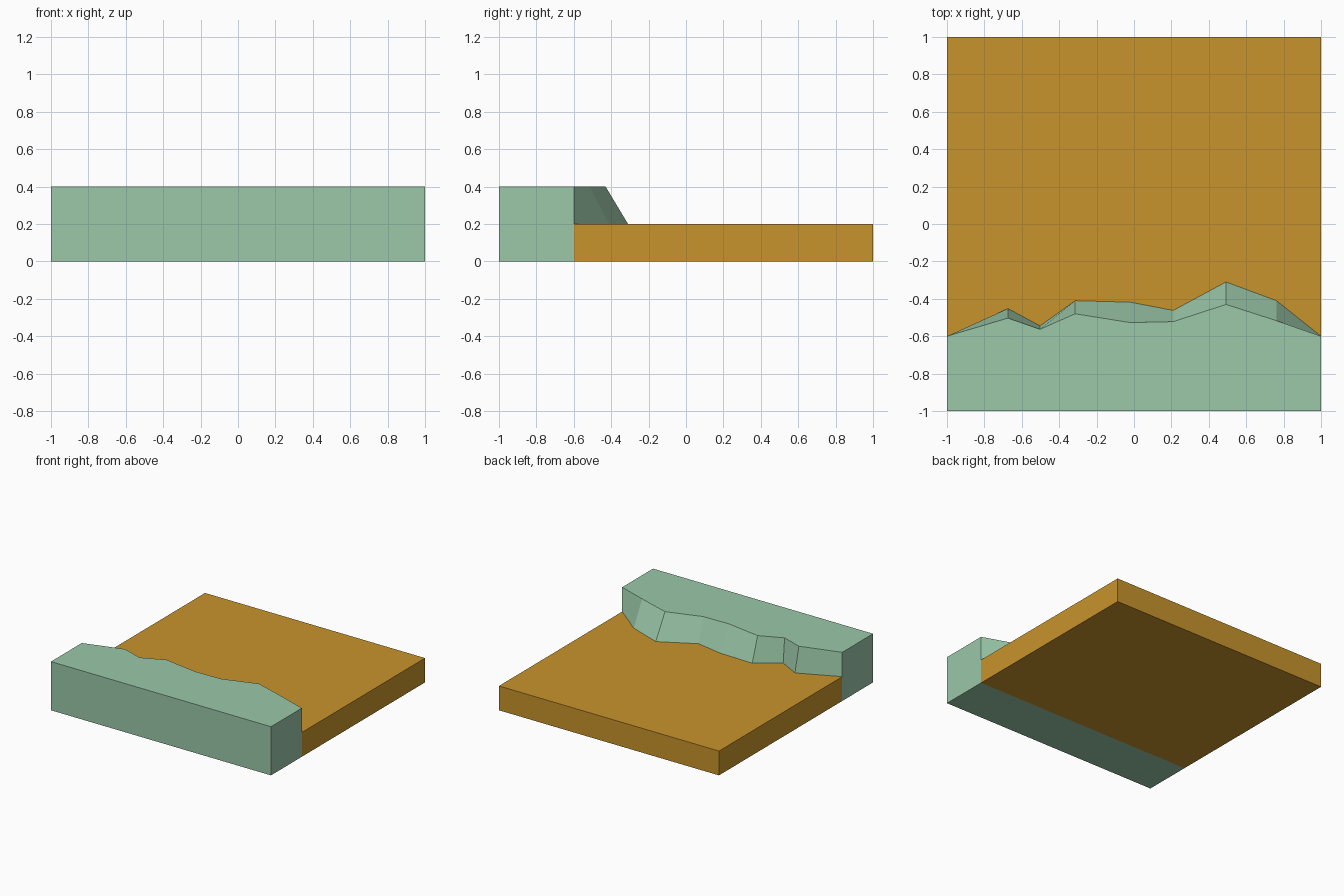
import bpy

if "Cube" in bpy.data.objects:
    bpy.data.objects.remove(bpy.data.objects["Cube"])

# Bank line: x, y at the foot (z 0.2), y at the rim (z 0.4)
LINE = [(-1, -0.6, -0.6), (-0.674, -0.452, -0.503), (-0.502, -0.545, -0.563),
        (-0.315, -0.41, -0.48), (-0.02, -0.418, -0.527), (0.21, -0.462, -0.522),
        (0.492, -0.31, -0.43), (0.762, -0.41, -0.517), (1, -0.6, -0.6)]
LOW, HIGH, SPLIT = 0.2, 0.4, -0.6


def material(name, rgb):
    m = bpy.data.materials.new(name)
    m.diffuse_color = (*rgb, 1)
    m.use_nodes = True
    m.node_tree.nodes["Principled BSDF"].inputs["Base Color"].default_value = m.diffuse_color
    return m


def make(name, faces, mat):
    """Build a flat-shaded object from faces given as point loops."""
    index, loops = {}, []
    for f in faces:
        loops.append([index.setdefault(p, len(index)) for p in f])
    me = bpy.data.meshes.new(name)
    me.from_pydata(list(index), [], loops)
    me.materials.append(mat)
    me.update()
    ob = bpy.data.objects.new(name, me)
    bpy.context.collection.objects.link(ob)


foot = [(x, y, LOW) for x, y, _ in LINE]
rim = [(x, y, HIGH) for x, _, y in LINE]

# Sand bed: top trimmed by the bank foot, three walls and underside
make("sand_bed", [
    foot + [(1, 1, LOW), (-1, 1, LOW)],
    [(1, SPLIT, 0), (1, 1, 0), (1, 1, LOW), foot[-1]],
    [(-1, 1, 0), (-1, SPLIT, 0), foot[0], (-1, 1, LOW)],
    [(1, 1, 0), (-1, 1, 0), (-1, 1, LOW), (1, 1, LOW)],
    [(-1, 1, 0), (1, 1, 0), (1, SPLIT, 0), (-1, SPLIT, 0)],
], material("sand", (0.578, 0.296, 0.025)))

# Grass bank: top, front, ends, underside and the sloped faces
bank = [
    [(-1, -1, HIGH), (1, -1, HIGH)] + rim[::-1],
    [(-1, -1, 0), (1, -1, 0), (1, -1, HIGH), (-1, -1, HIGH)],
    [(1, -1, 0), (1, SPLIT, 0), foot[-1], rim[-1], (1, -1, HIGH)],
    [(-1, SPLIT, 0), (-1, -1, 0), (-1, -1, HIGH), rim[0], foot[0]],
    [(-1, SPLIT, 0), (1, SPLIT, 0), (1, -1, 0), (-1, -1, 0)],
]
for i in range(len(LINE) - 1):
    bank.append([foot[i + 1], foot[i], rim[i], rim[i + 1]])
make("grass_bank", bank, material("pale green", (0.328, 0.578, 0.397)))
